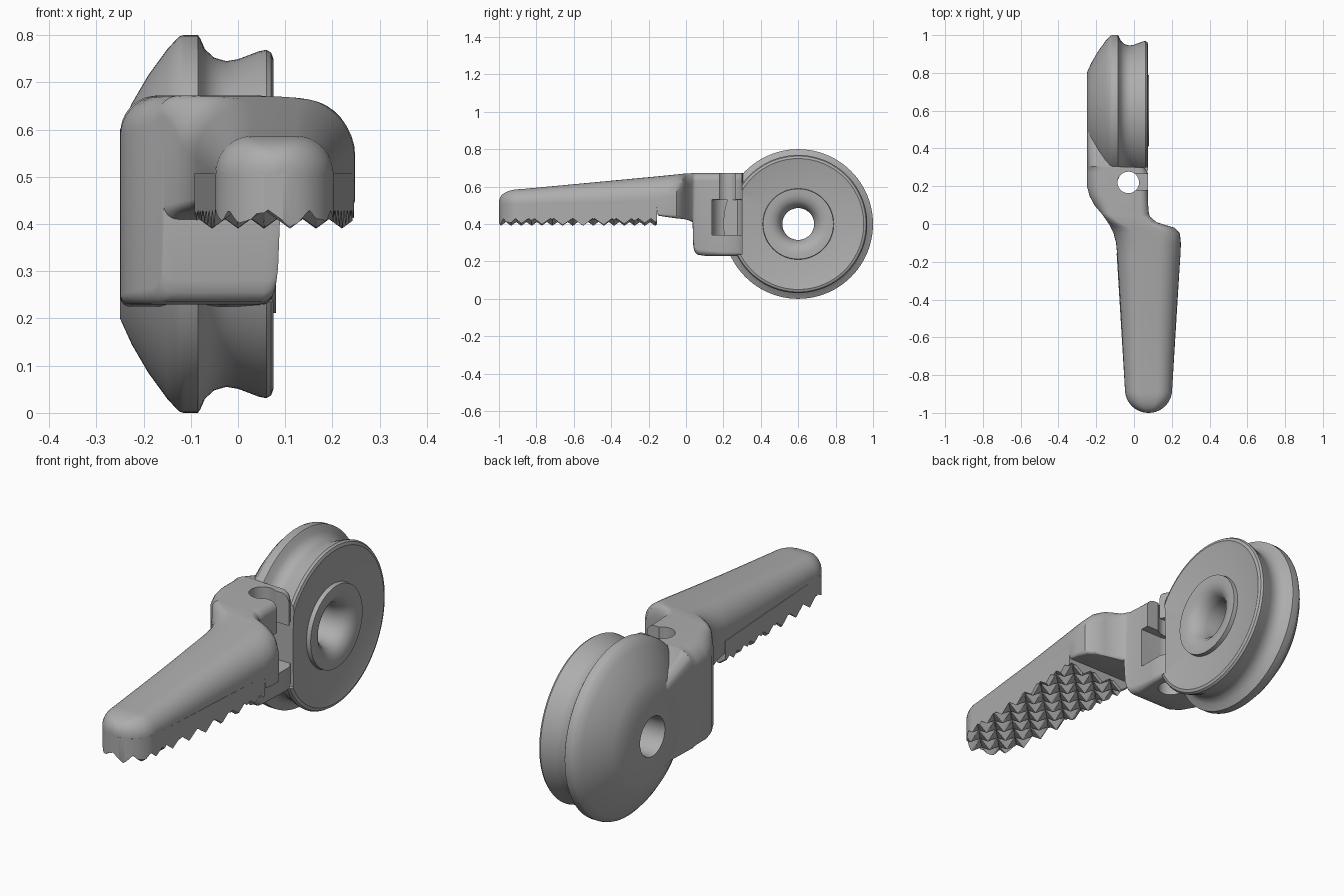
import bpy, bmesh
from math import sin, cos, pi, floor

if "Cube" in bpy.data.objects:
    bpy.data.objects.remove(bpy.data.objects["Cube"])


def finish(bm, name):
    bmesh.ops.recalc_face_normals(bm, faces=bm.faces)
    me = bpy.data.meshes.new(name)
    bm.to_mesh(me)
    bm.free()
    ob = bpy.data.objects.new(name, me)
    bpy.context.collection.objects.link(ob)
    return ob


def loft(name, rings, wrap=False):
    bm = bmesh.new()
    vs = [[bm.verts.new(p) for p in r] for r in rings]
    n = len(vs[0])
    pairs = list(zip(vs, vs[1:]))
    if wrap:
        pairs.append((vs[-1], vs[0]))
    else:
        bm.faces.new(vs[0])
        bm.faces.new(vs[-1])
    for a, b in pairs:
        for i in range(n):
            j = (i + 1) % n
            bm.faces.new((a[i], a[j], b[j], b[i]))
    return finish(bm, name)


def section(y, x0, x1, zb, zt, rt, rb, rl=None, seg=9):
    """Rounded rectangle across the handle; rl is the top left radius if different."""
    rb = min(rb, (x1 - x0) * .49, (zt - zb) * .38)
    lim = min((x1 - x0) * .49, (zt - zb - rb) * .97)
    rt, rl = min(rt, lim), min(rl or rt, lim)
    pts = []
    for cx, cz, r, a0 in ((x1 - rt, zt - rt, rt, 0), (x0 + rl, zt - rl, rl, pi / 2),
                          (x0 + rb, zb + rb, rb, pi), (x1 - rb, zb + rb, rb, 1.5 * pi)):
        for i in range(seg + 1):
            a = a0 + pi / 2 * i / seg
            pts.append((cx + r * cos(a), y, cz + r * sin(a)))
    return pts


def box(x0, x1, y0, y1, z0, z1):
    bm = bmesh.new()
    bmesh.ops.create_cube(bm, size=1)
    for v in bm.verts:
        c = v.co
        v.co = (x0 + (c.x + .5) * (x1 - x0), y0 + (c.y + .5) * (y1 - y0),
                z0 + (c.z + .5) * (z1 - z0))
    return finish(bm, "cutter")


def post(x, y, r, z0, z1):
    return loft("cutter", [[(x + r * cos(i * pi / 20), y + r * sin(i * pi / 20), z)
                            for i in range(40)] for z in (z0, z1)])


def cut(ob, cutter):
    cutter.hide_render = True
    m = ob.modifiers.new("cut", 'BOOLEAN')
    m.operation, m.solver, m.object = 'DIFFERENCE', 'EXACT', cutter
    bpy.context.view_layer.objects.active = ob
    bpy.ops.object.modifier_apply(modifier=m.name)
    bpy.data.objects.remove(cutter)


def tri(u):
    return abs(2 * (u - floor(u)) - 1)


# Grooved wheel, turned about x
profile = [(-.23, .085), (-.25, .09), (-.25, .2), (-.225, .255), (-.19, .315), (-.15, .37),
           (-.125, .397), (-.115, .4), (-.085, .4), (-.08, .393), (-.07, .37), (-.05, .352),
           (-.025, .345), (0, .349), (.045, .366), (.06, .369), (.07, .363), (.075, .35),
           (.072, .34), (.06, .19), (.08, .188), (.08, .155), (.072, .125), (.05, .1),
           (.01, .085)]
N = 96
wheel = loft("grooved_wheel", [[(x, .6 + r * cos(2 * pi * i / N), .4 + r * sin(2 * pi * i / N))
                                for i in range(N)] for x, r in profile], wrap=True)
cut(wheel, box(-.087, .2, .1, .3, .236, .664))

# Handle: rounded tip, taper, offset neck and block beside the wheel
secs = []
for k in range(11):
    t = 1.53 * (1 - k / 10)
    hw = .125 * cos(t)
    secs.append((-.875 - .125 * sin(t), .077 - hw, .077 + hw, .505, .508 + .079 * cos(t) ** .7,
                 .078, .002))
secs += [(-.5, -.068, .223, .505, .622, .1, .002), (-.16, -.089, .246, .505, .654, .115, .002),
         (-.15, -.09, .247, .445, .655, .115, .01), (-.1, -.095, .248, .437, .66, .115, .015),
         (-.05, -.108, .243, .43, .665, .11, .02), (-.02, -.122, .215, .427, .668, .1, .02),
         (-.005, -.13, .165, .425, .67, .08, .02), (.01, -.14, .118, .422, .67, .06, .02),
         (.035, -.157, .09, .41, .672, .045, .03), (.039, -.16, .085, .28, .672, .045, .03),
         (.045, -.164, .082, .255, .672, .045, .03), (.053, -.17, .08, .243, .672, .045, .03),
         (.065, -.18, .078, .235, .672, .04, .03, .06),
         (.1, -.21, .075, .23, .672, .04, .03, .07), (.15, -.236, .073, .23, .672, .04, .025, .08),
         (.2, -.249, .073, .23, .672, .04, .02, .085),
         (.27, -.249, .073, .23, .672, .04, .02, .085),
         (.3, -.249, .055, .225, .672, .04, .02, .085),
         (.305, -.249, -.09, .225, .672, .04, .02, .085),
         (.5, -.249, -.12, .23, .6, .03, .02, .04)]
handle = loft("handle_and_neck", [section(*s) for s in secs])
cut(handle, post(-.03, .22, .057, .1, .8))           # vertical cord hole
cut(handle, box(-.03, .3, .18, .265, .4, .8))        # open side slot
cut(handle, box(-.03, .3, .14, .32, .34, .53))       # wide recess
cut(handle, post(-.03, .22, .08, .341, .529))

# Toothed grip under the handle
NX, NY = 60, 180
bm = bmesh.new()
rows = []
for j in range(NY + 1):
    y = -.999 + .844 * j / NY
    hw = .125 + (y + .875) / .72 * .044
    if y < -.875:
        hw = .125 * max(.03, 1 - ((-.875 - y) / .125) ** 2) ** .5
    row = []
    for i in range(NX + 1):
        x = .077 + hw * (2 * i / NX - 1)
        h = min(tri((x + y) / .11), tri((x - y) / .11))
        row.append(bm.verts.new((x, y, .43 - .04 * h)))
    rows.append(row)
for a, b in zip(rows, rows[1:]):
    for i in range(NX):
        bm.faces.new((a[i], a[i + 1], b[i + 1], b[i]))
rim = [e for e in bm.edges if e.is_boundary]
for g in bmesh.ops.extrude_edge_only(bm, edges=rim)["geom"]:
    if isinstance(g, bmesh.types.BMVert):
        g.co.z = .507
bmesh.ops.holes_fill(bm, edges=[e for e in bm.edges if e.is_boundary], sides=0)
grip = finish(bm, "toothed_grip")

# Dark grey finish, smooth shading with crisp edges
grey = bpy.data.materials.new("dark_grey")
grey.diffuse_color = (.42, .42, .42, 1)
grey.use_nodes = True
grey.node_tree.nodes["Principled BSDF"].inputs["Base Color"].default_value = grey.diffuse_color
for ob in (wheel, handle, grip):
    ob.data.materials.clear()
    ob.data.materials.append(grey)
    bpy.ops.object.select_all(action='DESELECT')
    ob.select_set(True)
    bpy.context.view_layer.objects.active = ob
    bpy.ops.object.shade_smooth_by_angle(angle=.6)
